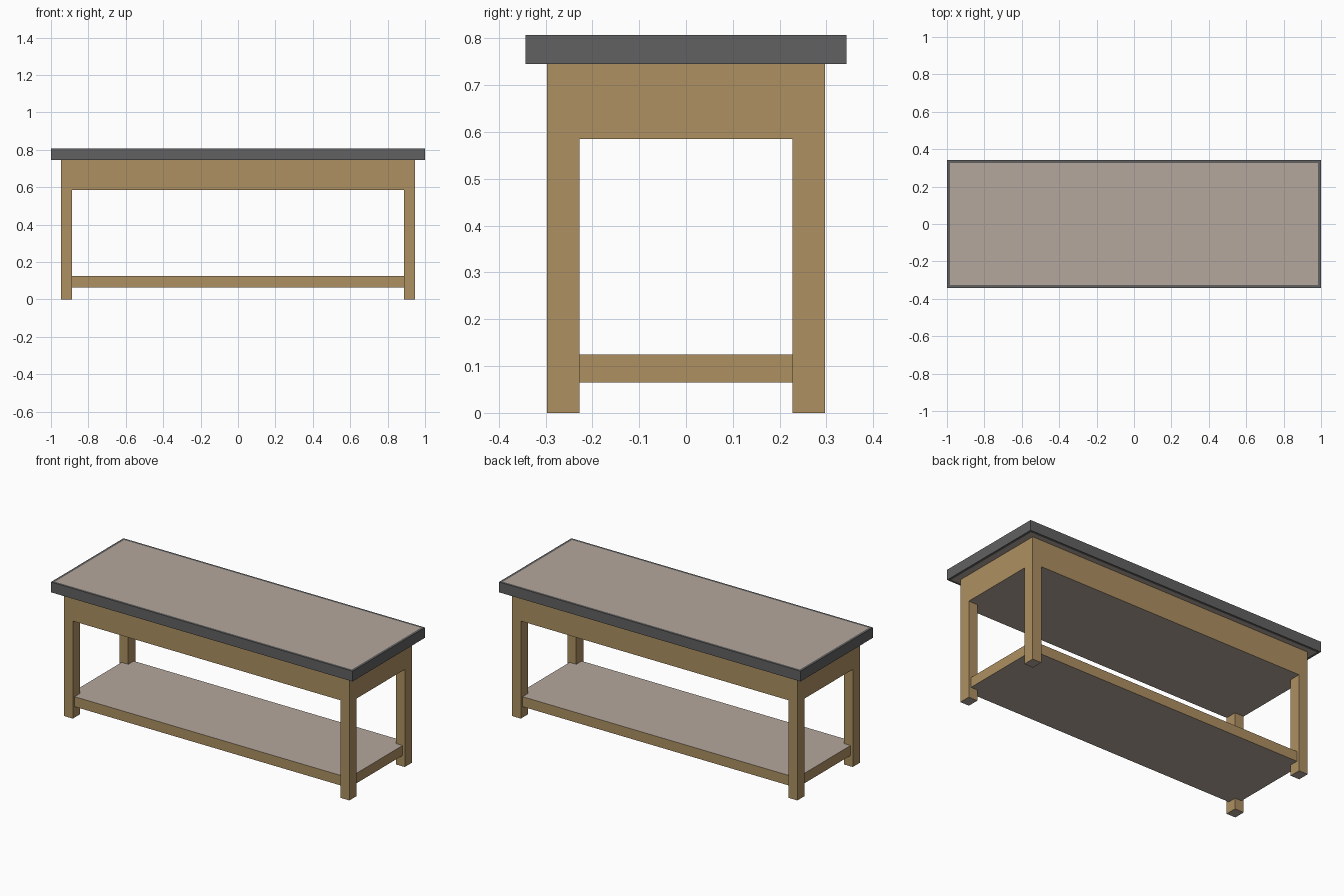
import bpy, bmesh

if "Cube" in bpy.data.objects:
    bpy.data.objects.remove(bpy.data.objects["Cube"])


def material(name, rgb):
    m = bpy.data.materials.new(name)
    m.diffuse_color = (*rgb, 1.0)
    m.use_nodes = True
    m.node_tree.nodes["Principled BSDF"].inputs["Base Color"].default_value = m.diffuse_color
    return m


wood = material("warm wood", (0.42, 0.28, 0.12))
beige = material("beige board", (0.46, 0.39, 0.34))
grey = material("dark grey edge", (0.12, 0.12, 0.12))


def box(name, x0, x1, y0, y1, z0, z1, side, border=0.0):
    """Box with coloured sides and beige top/bottom, optionally inside a border."""
    bm = bmesh.new()
    bmesh.ops.create_cube(bm, size=1.0)
    for v in bm.verts:
        v.co.x = x0 if v.co.x < 0 else x1
        v.co.y = y0 if v.co.y < 0 else y1
        v.co.z = z0 if v.co.z < 0 else z1
    bm.normal_update()
    flat = [f for f in bm.faces if abs(f.normal.z) > 0.5]
    for f in flat:
        f.material_index = 1
    if border:
        # the inset ring keeps the side colour
        ring = bmesh.ops.inset_individual(bm, faces=flat, thickness=border)["faces"]
        for f in ring:
            f.material_index = 0
    mesh = bpy.data.meshes.new(name)
    bm.to_mesh(mesh)
    bm.free()
    mesh.materials.append(side)
    mesh.materials.append(beige)
    ob = bpy.data.objects.new(name, mesh)
    bpy.context.collection.objects.link(ob)
    return ob


# Table top with a worn grey border
box("table_top", -1.0, 1.0, -0.343, 0.343, 0.745, 0.807, grey, 0.022)

# Solid apron under the top, flush with the legs
OX, OY, IX, IY = 0.947, 0.297, 0.888, 0.228
box("apron", -OX, OX, -OY, OY, 0.585, 0.745, wood)

# Lower shelf, set slightly in from the outer leg faces
box("lower_shelf", -0.932, 0.932, -0.28, 0.28, 0.065, 0.125, wood)

# Four legs
for sx, xn in ((-1, "left"), (1, "right")):
    for sy, yn in ((-1, "front"), (1, "back")):
        xs = sorted((sx * IX, sx * OX))
        ys = sorted((sy * IY, sy * OY))
        box(f"{yn}_{xn}_leg", *xs, *ys, 0.0, 0.585, wood)
